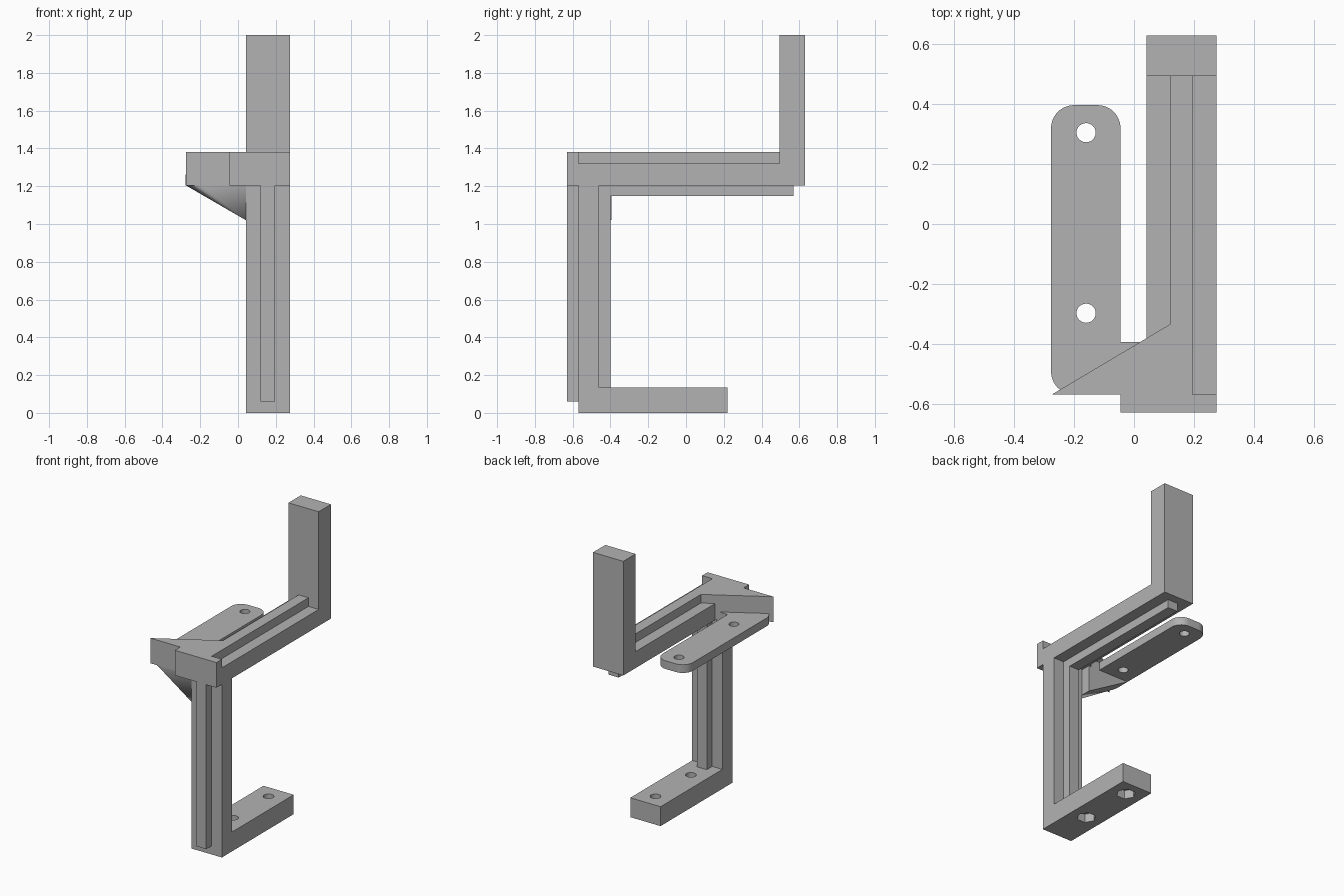
import bpy, bmesh, math
from mathutils import Vector

cube = bpy.data.objects.get("Cube")
if cube:
    bpy.data.objects.remove(cube, do_unlink=True)

grey = bpy.data.materials.new("plain_grey")
grey.use_nodes = True
COLOUR = (0.45, 0.45, 0.45, 1)
grey.diffuse_color = COLOUR
grey.node_tree.nodes["Principled BSDF"].inputs["Base Color"].default_value = COLOUR


def finish(name, bm):
    bmesh.ops.recalc_face_normals(bm, faces=bm.faces)
    mesh = bpy.data.meshes.new(name)
    bm.to_mesh(mesh)
    bm.free()
    mesh.materials.append(grey)
    obj = bpy.data.objects.new(name, mesh)
    bpy.context.collection.objects.link(obj)
    return obj


def prism(name, points, offset):
    """Extrude a closed outline along an offset."""
    bm = bmesh.new()
    face = bm.faces.new([bm.verts.new(p) for p in points])
    moved = bmesh.ops.extrude_face_region(bm, geom=[face])["geom"]
    bmesh.ops.translate(bm, vec=offset, verts=[v for v in moved if isinstance(v, bmesh.types.BMVert)])
    return finish(name, bm)


def box(name, x, y, z):
    outline = [(x[0], y[0], z[0]), (x[1], y[0], z[0]), (x[1], y[1], z[0]), (x[0], y[1], z[0])]
    return prism(name, outline, (0, 0, z[1] - z[0]))


def ring(cx, cy, z, radius, sides):
    turns = [math.tau * i / sides for i in range(sides)]
    return [(cx + radius * math.cos(a), cy + radius * math.sin(a), z) for a in turns]


def drill(target, name, x, y, z, radius, depth, sides):
    cutter = prism(name, ring(x, y, z, radius, sides), (0, 0, depth))
    cutter.hide_render = True
    cutter.hide_set(True)
    cutter.display_type = 'WIRE'
    mod = target.modifiers.new(name, 'BOOLEAN')
    mod.operation = 'DIFFERENCE'
    mod.solver = 'EXACT'
    mod.object = cutter


def smooth(obj):
    bpy.ops.object.select_all(action='DESELECT')
    obj.select_set(True)
    bpy.context.view_layer.objects.active = obj
    bpy.ops.object.shade_smooth_by_angle(angle=math.radians(25))


LEFT, RIGHT = 0.275, 0.042
RIB = (0.12, 0.196)
FRONT, BACK = -0.57, 0.63
ARM, TOP = 1.205, 1.38

# Main frame: foot, column, arm and upright in one side profile
profile = [(FRONT, 0), (0.22, 0), (0.22, 0.135), (-0.46, 0.135), (-0.46, ARM),
           (BACK, ARM), (BACK, 2), (0.495, 2), (0.495, 1.32), (FRONT, 1.32)]
frame = prism("frame", [(RIGHT, y, z) for y, z in profile], (LEFT - RIGHT, 0, 0))

# Foot screw holes with hexagonal nut pockets underneath
for i, y in enumerate((-0.28, 0.11)):
    drill(frame, f"foot_hole_{i}", 0.158, y, -0.1, 0.034, 0.3, 32)
    drill(frame, f"nut_pocket_{i}", 0.158, y, -0.1, 0.062, 0.16, 6)

# Stiffening ribs along the column and the arm
box("column_front_rib", RIB, (-0.63, FRONT), (0.06, ARM))
box("column_back_rib", RIB, (-0.46, -0.4), (0.135, ARM))
box("arm_top_rib", RIB, (FRONT, 0.495), (1.32, TOP))
box("arm_bottom_rib", RIB, (-0.46, 0.57), (1.147, ARM))

# Front block and the slanted bracket behind it
box("front_block", (-0.045, LEFT), (-0.63, FRONT), (ARM, TOP))
wedge = [(-0.275, FRONT), (RIB[1], FRONT), (RIB[1], -0.335), (RIB[0], -0.335)]
prism("slanted_bracket", [(x, y, ARM) for x, y in wedge], (0, 0, TOP - ARM))

# Side plate with round corners and two holes
R = 0.077
X0, X1, Y0, Y1 = -0.277, -0.045, FRONT, 0.397
PLATE_TOP = 1.262
outline = []
for k, (cx, cy) in enumerate([(X1 - R, Y1 - R), (X0 + R, Y1 - R), (X0 + R, Y0 + R), (X1 - R, Y0 + R)]):
    for i in range(13):
        a = math.pi / 2 * (k + i / 12)
        outline.append((cx + R * math.cos(a), cy + R * math.sin(a), ARM))
plate = prism("side_plate", outline, (0, 0, PLATE_TOP - ARM))
for i, y in enumerate((0.305, -0.298)):
    drill(plate, f"plate_hole_{i}", -0.16, y, ARM - 0.1, 0.032, 0.3, 32)

# Gusset tapering from the column to the rounded plate corner
bm = bmesh.new()
corner = [Vector(p) for p in outline[26:39]]
corner.append(Vector((X0, -0.395, ARM)))
for p in corner:
    bm.verts.new(p)
    bm.verts.new((p.x, p.y, PLATE_TOP))
for y in (FRONT, -0.395):
    for z in (1.02, PLATE_TOP):
        bm.verts.new((RIGHT, y, z))
hull = bmesh.ops.convex_hull(bm, input=bm.verts)
loose = {v for v in hull["geom_interior"] if isinstance(v, bmesh.types.BMVert)}
bmesh.ops.delete(bm, geom=list(loose), context='VERTS')
gusset = finish("gusset", bm)

for obj in (frame, plate, gusset):
    smooth(obj)
